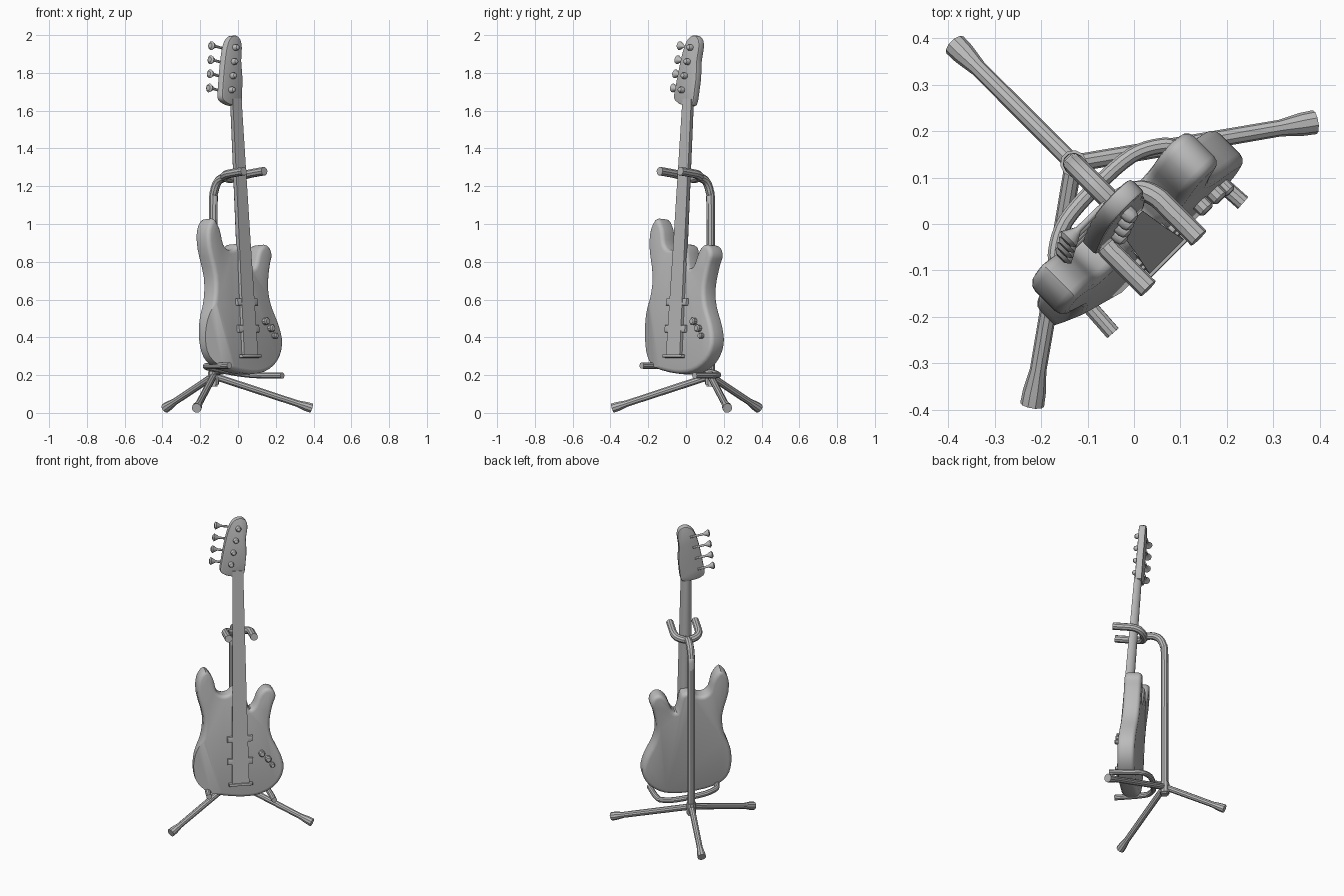
import bpy, bmesh, math
from mathutils import Matrix, Vector

if "Cube" in bpy.data.objects:
    bpy.data.objects.remove(bpy.data.objects["Cube"])

grey = bpy.data.materials.new("plain grey")
grey.diffuse_color = (0.5, 0.5, 0.5, 1)
grey.use_nodes = True
grey.node_tree.nodes["Principled BSDF"].inputs["Base Color"].default_value = grey.diffuse_color

# Whole model is turned 45 degrees; the guitar also leans back on its stand
STAND = Matrix.Rotation(math.radians(45), 4, 'Z')
GUITAR = STAND @ Matrix.Translation((0, -0.123, 0)) @ Matrix.Rotation(math.radians(-4.45), 4, 'X')


def add(name, mesh, matrix):
    mesh.transform(matrix)
    mesh.materials.clear()
    mesh.materials.append(grey)
    obj = bpy.data.objects.new(name, mesh)
    bpy.context.collection.objects.link(obj)
    return obj


def smooth_path(pts, steps=4, closed=False):
    """Catmull-Rom curve through the points."""
    pts = [Vector(p) for p in pts]
    n, out = len(pts), []
    pick = (lambda i: pts[i % n]) if closed else (lambda i: pts[max(0, min(n - 1, i))])
    for i in range(n if closed else n - 1):
        a, b, c, d = (pick(i + k) for k in (-1, 0, 1, 2))
        for s in range(steps):
            t = s / steps
            out.append(0.5 * (2 * b + (c - a) * t + (2 * a - 5 * b + 4 * c - d) * t * t
                              + (3 * b - a - 3 * c + d) * t ** 3))
    if not closed:
        out.append(pts[-1])
    return out


def slab(name, outline, front, back, bevel, cuts=(), segments=3):
    """Extruded (x, z) outline with rounded rims and optional plane cuts."""
    bm = bmesh.new()
    rings = [[bm.verts.new((p[0], y, p[1])) for p in outline] for y in (front, back)]
    n = len(outline)
    bm.faces.new(rings[0])
    bm.faces.new(rings[1][::-1])
    for i in range(n):
        j = (i + 1) % n
        bm.faces.new((rings[0][j], rings[0][i], rings[1][i], rings[1][j]))
    bmesh.ops.recalc_face_normals(bm, faces=bm.faces)
    rims = [e for e in bm.edges if abs(e.verts[0].co.y - e.verts[1].co.y) < 1e-5]
    bmesh.ops.bevel(bm, geom=rims, offset=bevel, segments=segments, profile=0.5, affect='EDGES')
    for co, no in cuts:
        res = bmesh.ops.bisect_plane(bm, geom=bm.verts[:] + bm.edges[:] + bm.faces[:],
                                     plane_co=co, plane_no=no, clear_outer=True)
        edges = [g for g in res['geom_cut'] if isinstance(g, bmesh.types.BMEdge)]
        bmesh.ops.edgeloop_fill(bm, edges=edges)
    bmesh.ops.recalc_face_normals(bm, faces=bm.faces)
    mesh = bpy.data.meshes.new(name)
    bm.to_mesh(mesh)
    bm.free()
    return add(name, mesh, GUITAR)


def block(name, w, z, h, front, back, bevel):
    rect = [(-w, z - h), (w, z - h), (w, z + h), (-w, z + h)]
    return slab(name, rect, front, back, bevel, segments=2)


def loft(name, ring_a, ring_b):
    bm = bmesh.new()
    a, b = ([bm.verts.new(p) for p in r] for r in (ring_a, ring_b))
    bm.faces.new(a)
    bm.faces.new(b[::-1])
    for i in range(len(a)):
        j = (i + 1) % len(a)
        bm.faces.new((a[i], a[j], b[j], b[i]))
    bmesh.ops.recalc_face_normals(bm, faces=bm.faces)
    mesh = bpy.data.meshes.new(name)
    bm.to_mesh(mesh)
    bm.free()
    return add(name, mesh, GUITAR)


def tube(name, pts, radii, matrix):
    """Round bar along points; radii is one number or one per point."""
    if not isinstance(radii, (list, tuple)):
        radii = [radii] * len(pts)
    cu = bpy.data.curves.new(name + "_path", 'CURVE')
    cu.dimensions = '3D'
    cu.bevel_depth = 1.0
    cu.bevel_resolution = 3
    cu.use_fill_caps = True
    sp = cu.splines.new('POLY')
    sp.points.add(len(pts) - 1)
    for q, p, r in zip(sp.points, pts, radii):
        q.co = (*p, 1)
        q.radius = r
    tmp = bpy.data.objects.new(name + "_path", cu)
    mesh = bpy.data.meshes.new_from_object(tmp)
    bpy.data.objects.remove(tmp)
    bpy.data.curves.remove(cu)
    return add(name, mesh, matrix)


# Body: double cutaway outline, with a slanted forearm cut on the front
body = [(-.20, 1.035), (-.245, .98), (-.25, .88), (-.215, .73), (-.225, .61), (-.265, .50),
        (-.275, .395), (-.25, .305), (-.17, .245), (0, .212), (.13, .222), (.225, .28),
        (.268, .37), (.25, .465), (.2, .575), (.185, .67), (.205, .78), (.225, .84),
        (.205, .885), (.165, .895), (.125, .86), (.095, .79), (.065, .77), (.048, .83),
        (.03, .89), (-.03, .90), (-.06, .875), (-.10, .87), (-.135, .90), (-.155, .98)]
slab("body", smooth_path(body, 3, True), .018, .122, .022,
     cuts=[((-.22, .018, .6), (-.385, -1, -.107))])

# Neck with a flat front and round back
arc = [math.pi * i / 10 for i in range(11)]
loft("neck", [(.044 * math.cos(a), .055 * math.sin(a), .76) for a in arc],
     [(.033 * math.cos(a), .042 * math.sin(a), 1.67) for a in arc])

# Flat string run from the neck down to the bridge
loft("strings", [(x * .052, y, .3) for x, y in ((-1, 0), (1, 0), (1, .02), (-1, .02))],
     [(x * .044, y, .8) for x, y in ((-1, 0), (1, 0), (1, .02), (-1, .02))])

# Headstock
head = [(-.035, 1.635), (-.08, 1.65), (-.105, 1.675), (-.098, 1.73), (-.075, 1.85),
        (-.05, 1.94), (-.02, 1.99), (.022, 2.005), (.055, 1.985), (.064, 1.94),
        (.054, 1.87), (.056, 1.79), (.05, 1.72), (.033, 1.635)]
slab("headstock", smooth_path(head, 3, True), .004, .046, .007, segments=2)

# Tuners: a post on the front, a flared key at the side
for i in range(4):
    px, z = .007 - .0157 * i, 1.94 - .075 * i
    tube(f"tuner_post_{i + 1}", [(px, y, z) for y in (.01, -.01, -.02, -.025)],
         [.017, .017, .013, .004], GUITAR)
    kx = -.105 - .011 * i
    tube(f"tuner_key_{i + 1}", [(px - .02, .048, z - .005), (kx + .012, .048, z + .01),
                                (kx, .048, z + .012), (kx - .018, .048, z + .014),
                                (kx - .026, .048, z + .015)],
         [.007, .007, .014, .024, .014], GUITAR)

# Pickups, bridge and control knobs
for i, z in enumerate((.59, .448)):
    block(f"pickup_{i + 1}", .077, z, .019, .002, .03, .006)
block("bridge", .072, .302, .008, -.008, .03, .004)
for i, (x, z, r) in enumerate(((.132, .487, .019), (.17, .45, .019), (.195, .41, .015))):
    tube(f"control_knob_{i + 1}", [(x, .03, z), (x, -.002, z), (x, -.008, z)],
         [r, r, r * .7], GUITAR)

# Stand post, bending forward to the neck yoke
tube("stand_post", smooth_path([(0, .184, .14), (0, .184, .6), (0, .184, 1.1), (0, .178, 1.17),
                                (0, .155, 1.22), (0, .115, 1.243), (0, .06, 1.243)]), .023, STAND)
yoke = [(.077, -.12, 1.28), (.077, -.04, 1.27), (.075, .01, 1.262), (.055, .045, 1.25)]
tube("neck_yoke", smooth_path(yoke + [(0, .062, 1.24)] + [(-x, y, z) for x, y, z in yoke[::-1]]),
     .023, STAND)

# Body cradle: tilted bar with two forward arms
cradle = [(.198, -.134), (.19, -.02), (.178, .05), (.16, .078), (.10, .108)]
bar = cradle + [(0, .115)] + [(-x, y) for x, y in cradle[::-1]]
tube("body_cradle", smooth_path([(x, y, .224 - .135 * x) for x, y in bar]), .017, STAND)
tube("cradle_link", [(0, .184, .215), (0, .112, .222)], .018, STAND)

# Three legs with flared feet
hub = Vector((0, .184, .195))
for name, end in (("right_leg", (.43, -.12, .025)), ("left_leg", (-.43, -.12, .025)),
                  ("back_leg", (0, .545, .025))):
    end = Vector(end)
    d = (end - hub).normalized()
    tube(name, [hub, end - d * .08, end - d * .03, end],
         [.019, .018, .025, .026], STAND)
tube("stand_hub", [(0, .184, .15), (0, .184, .22)], .029, STAND)

# Smooth shading that keeps hard edges
for o in bpy.context.collection.objects:
    o.select_set(True)
    bpy.context.view_layer.objects.active = o
bpy.ops.object.shade_smooth_by_angle(angle=math.radians(35))
